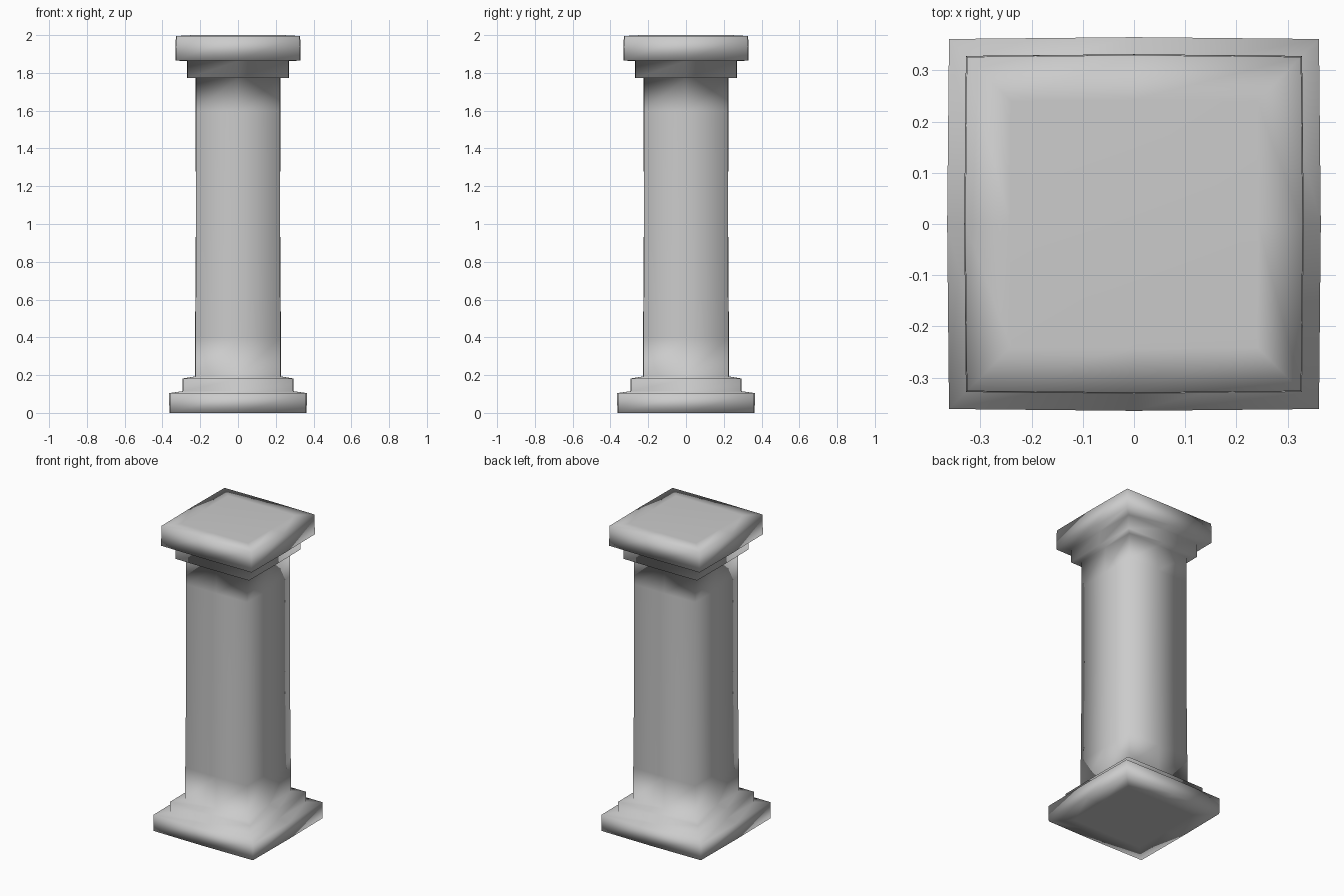
import bpy, bmesh

if "Cube" in bpy.data.objects:
    bpy.data.objects.remove(bpy.data.objects["Cube"])

# Column profile from bottom to top: (half width, height)
PROFILE = [
    (0.25, 0.0), (0.36, 0.0), (0.361, 0.105),        # plinth
    (0.29, 0.115), (0.29, 0.182),                    # base step
    (0.225, 0.193), (0.225, 0.40), (0.221, 1.0),     # shaft
    (0.222, 1.60), (0.222, 1.772),
    (0.266, 1.772), (0.267, 1.863),                  # capital neck
    (0.328, 1.865), (0.326, 1.995), (0.24, 2.0),     # capital slab
]
BULGE = 1.01   # side midpoints stand out slightly from the corners


def square_ring(bm, half, z):
    """Square loop with one extra vertex in the middle of each side."""
    m = half * BULGE
    pts = [(-half, -half), (0, -m), (half, -half), (m, 0),
           (half, half), (0, m), (-half, half), (-m, 0)]
    return [bm.verts.new((x, y, z)) for x, y in pts]


bm = bmesh.new()
rings = [square_ring(bm, h, z) for h, z in PROFILE]

# Skin between neighbouring loops
for low, high in zip(rings, rings[1:]):
    for i in range(8):
        j = (i + 1) % 8
        bm.faces.new((low[i], low[j], high[j], high[i]))

# Flat underside and top
bm.faces.new(rings[0][::-1])
bm.faces.new(rings[-1])
bmesh.ops.recalc_face_normals(bm, faces=bm.faces)
for f in bm.faces:
    f.smooth = True

mesh = bpy.data.meshes.new("square_column")
bm.to_mesh(mesh)
bm.free()
column = bpy.data.objects.new("square_column", mesh)
bpy.context.collection.objects.link(column)
